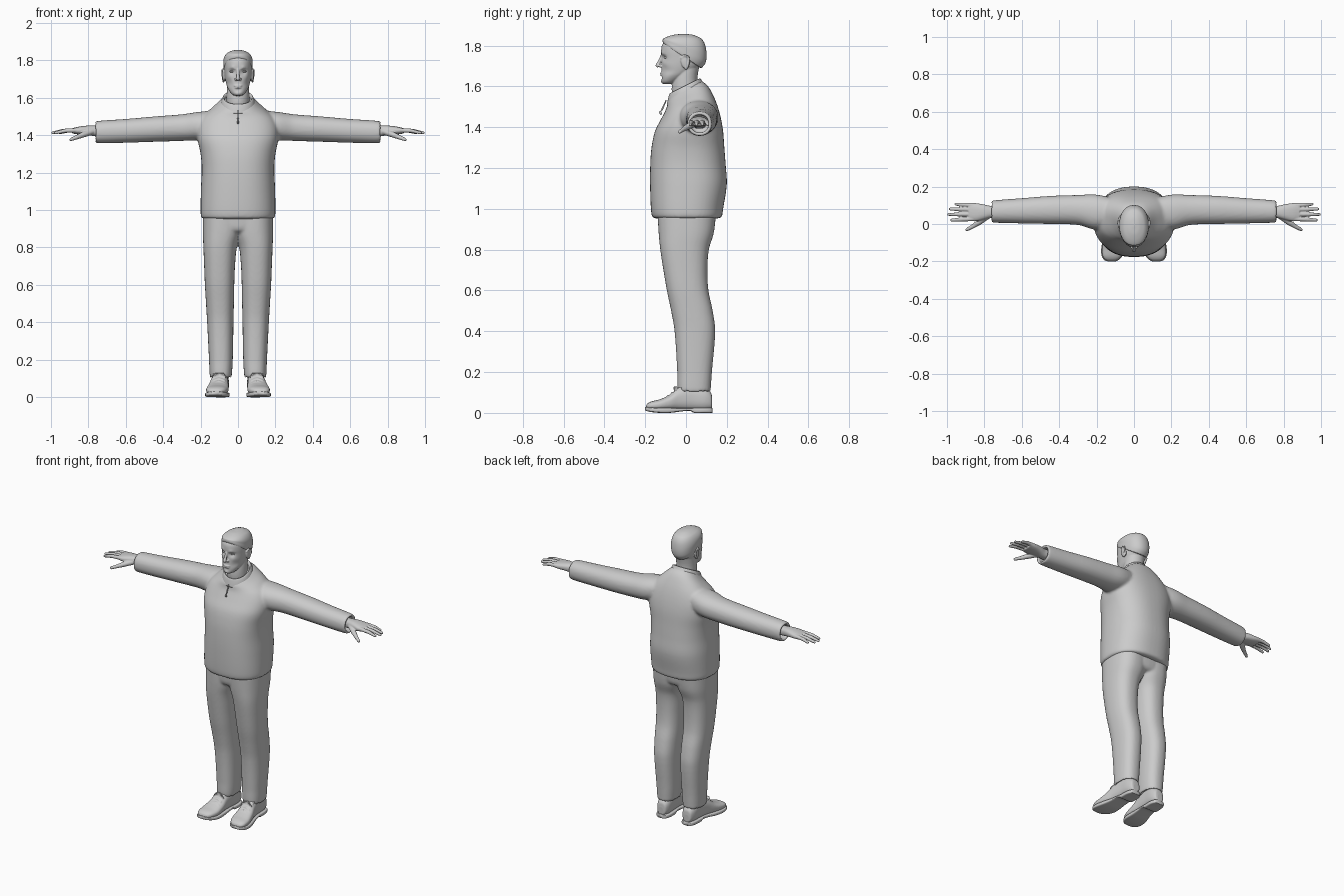
import bpy, bmesh, math
from mathutils import Vector, Matrix

AXES = {'x': (1, 2, 0), 'y': (0, 2, 1), 'z': (0, 1, 2)}


def smooth_rings(rings, steps):
    """Chord-length Hermite interpolation between the given rings."""
    t = [0.0]
    for p, q in zip(rings, rings[1:]):
        t.append(t[-1] + max(1e-5, math.dist(p, q)))
    last = len(rings) - 1

    def tangent(i):
        a, b = max(i - 1, 0), min(i + 1, last)
        return [(q - p) / (t[b] - t[a]) for p, q in zip(rings[a], rings[b])]

    out = []
    for i in range(last):
        h, m0, m1 = t[i + 1] - t[i], tangent(i), tangent(i + 1)
        for k in range(steps):
            u = k / steps
            a, b = 2*u**3 - 3*u*u + 1, u**3 - 2*u*u + u
            c, d = 3*u*u - 2*u**3, u**3 - u*u
            out.append([a*p + b*h*x + c*q + d*h*y
                        for p, x, q, y in zip(rings[i], m0, rings[i + 1], m1)])
    return out + [list(rings[-1])]


def loft(bm, axis, rings, p=2.3, n=40, steps=5):
    """Rings are (position, a0, a1, b0, b1, tilt) with rounded-box sections."""
    ia, ib, ic = AXES[axis]
    loops = []
    full = [tuple(r) + (0.0,) * (6 - len(r)) for r in rings]
    for s, a0, a1, b0, b1, tilt in smooth_rings(full, steps):
        loop = []
        for k in range(n):
            w = 2 * math.pi * k / n
            c, d = math.cos(w), math.sin(w)
            b = math.copysign(abs(d) ** (2 / p), d) * (b1 - b0) / 2
            co = [0, 0, 0]
            co[ia] = (a0 + a1) / 2 + math.copysign(abs(c) ** (2 / p), c) * (a1 - a0) / 2
            co[ib] = (b0 + b1) / 2 + b
            co[ic] = s + tilt * b
            loop.append(bm.verts.new(co))
        loops.append(loop)
    for l0, l1 in zip(loops, loops[1:]):
        for k in range(n):
            j = (k + 1) % n
            bm.faces.new((l0[k], l0[j], l1[j], l1[k]))
    bm.faces.new(loops[0])
    bm.faces.new(loops[-1])


def sym(rings):
    """Expand (z, half width, y0, y1, tilt) to full rings."""
    return [(r[0], -r[1], r[1]) + tuple(r[2:]) for r in rings]


def blob(bm, loc, size, rot=0.0):
    m = Matrix.Translation(loc) @ Matrix.Rotation(rot, 4, 'X') @ Matrix.Diagonal((*size, 1))
    bmesh.ops.create_icosphere(bm, subdivisions=3, radius=1, matrix=m)


def strand(bm, pts):
    """Round tapered strand through (x, y, z, radius) points."""
    for a, b in zip(pts, pts[1:]):
        count = max(2, int(math.dist(a[:3], b[:3]) / (0.35 * min(a[3], b[3]))))
        for k in range(count + 1):
            x, y, z, r = (p + (q - p) * k / count for p, q in zip(a, b))
            bmesh.ops.create_icosphere(bm, subdivisions=2, radius=r,
                                       matrix=Matrix.Translation((x, y, z)))


def mirror(bm):
    geo = bmesh.ops.duplicate(bm, geom=bm.verts[:] + bm.edges[:] + bm.faces[:])['geom']
    for v in geo:
        if isinstance(v, bmesh.types.BMVert):
            v.co.x *= -1


def finish(bm, name, voxel=0, relax=0):
    bmesh.ops.recalc_face_normals(bm, faces=bm.faces[:])
    me = bpy.data.meshes.new(name)
    bm.to_mesh(me)
    bm.free()
    for f in me.polygons:
        f.use_smooth = True
    ob = bpy.data.objects.new(name, me)
    bpy.context.collection.objects.link(ob)
    if voxel:
        m = ob.modifiers.new("fuse", 'REMESH')
        m.mode, m.voxel_size, m.use_smooth_shade = 'VOXEL', voxel, True
    if relax:
        m = ob.modifiers.new("relax", 'SMOOTH')
        m.factor, m.iterations = 0.5, relax
    return ob


# Sweater: sleeves with hollow cuffs, fused with the torso
bm = bmesh.new()
loft(bm, 'x', [(.08, .0, .13, 1.40, 1.535), (.2, -.03, .157, 1.375, 1.526),
               (.3, -.005, .155, 1.37, 1.512), (.45, .0, .15, 1.365, 1.50),
               (.6, .003, .138, 1.36, 1.487), (.745, .007, .127, 1.357, 1.477),
               (.762, .010, .124, 1.36, 1.473), (.76, .022, .112, 1.372, 1.461),
               (.70, .022, .112, 1.372, 1.461)], 2.2)
mirror(bm)
loft(bm, 'z', sym([(.953, .185, -.155, .165), (.962, .197, -.166, .176), (1.0, .2, -.172, .182),
                   (1.12, .198, -.176, .2), (1.22, .194, -.175, .194), (1.3, .2, -.169, .188),
                   (1.38, .216, -.152, .182), (1.44, .216, -.122, .172),
                   (1.49, .196, -.1, .157, .05), (1.53, .155, -.092, .135, .2),
                   (1.565, .108, -.09, .105, .4), (1.59, .08, -.075, .075, .5)]), 2.4, 56)
finish(bm, "sweater", .008, 6)

# Stand-up collar and zip pull
bm = bmesh.new()
loft(bm, 'z', sym([(1.562, .094, -.093, .092, .5), (1.588, .087, -.086, .077, .5),
                   (1.602, .08, -.08, .069, .5), (1.596, .072, -.072, .06, .5),
                   (1.56, .07, -.07, .058, .5)]), 2.1)
finish(bm, "collar")
bm = bmesh.new()
strand(bm, [(0, -.098, 1.53, .004), (0, -.118, 1.485, .005)])
blob(bm, (0, -.125, 1.47), (.006, .006, .012), .4)
finish(bm, "zip_pull", .003, 1)

# Trousers: mirrored legs plus hips, with turned-in hems
bm = bmesh.new()
loft(bm, 'z', [(.15, .046, .138, -.027, .108), (.112, .046, .138, -.027, .108),
               (.105, .036, .149, -.038, .119), (.13, .032, .152, -.042, .122),
               (.2, .028, .155, -.043, .127), (.4, .024, .165, -.056, .143),
               (.5, .022, .171, -.073, .131), (.6, .02, .177, -.094, .11),
               (.7, .016, .181, -.111, .105), (.8, .006, .185, -.126, .112),
               (.88, -.02, .188, -.134, .136), (.97, -.03, .188, -.139, .147)], 2.4)
mirror(bm)
loft(bm, 'z', sym([(.875, .06, -.1, .09), (.9, .15, -.13, .135), (.97, .187, -.139, .147)]), 2.5)
finish(bm, "trousers", .007, 6)

# Shoes: upper with laces, and a separate sole
bm = bmesh.new()
loft(bm, 'y', [(.128, .075, .11, .02, .07), (.122, .06, .122, .018, .1), (.09, .049, .133, .012, .125),
               (.03, .05, .137, .012, .137), (-.03, .052, .146, .012, .125),
               (-.08, .05, .16, .012, .088), (-.13, .052, .17, .012, .066),
               (-.17, .066, .168, .014, .056), (-.19, .085, .155, .018, .045),
               (-.196, .1, .14, .022, .035)], 2.5)
for y, z in ((-.095, .081), (-.075, .096), (-.055, .111), (-.037, .125)):
    for s in (-1, 1):
        strand(bm, [(.102 - .03*s, y, z - .008, .005), (.102, y + .007, z + .003, .005),
                    (.102 + .03*s, y + .014, z - .002, .005)])
for s in (-1, 1):
    strand(bm, [(.1, -.045, .125, .005), (.1 + .022*s, -.06, .125, .004),
                (.1 + .034*s, -.055, .108, .004), (.1, -.045, .122, .004)])
mirror(bm)
finish(bm, "shoes", .004, 2)
bm = bmesh.new()
loft(bm, 'y', [(.131, .075, .11, .0, .024), (.124, .056, .126, .0, .025), (.09, .045, .137, .0, .025),
               (.04, .046, .139, .0, .025), (.02, .048, .141, .01, .025), (-.03, .048, .15, .006, .025),
               (-.08, .046, .165, .0, .025), (-.13, .047, .175, .0, .025), (-.17, .062, .173, .004, .027),
               (-.193, .083, .158, .009, .029), (-.2, .1, .14, .012, .03)], 5, 32, 4)
mirror(bm)
finish(bm, "soles")

# Hands: palm, four fingers, thumb
bm = bmesh.new()
loft(bm, 'x', [(.71, .032, .1, 1.392, 1.45), (.76, .033, .096, 1.394, 1.451), (.8, .024, .104, 1.4, 1.452),
               (.85, .014, .112, 1.404, 1.446), (.885, .02, .112, 1.409, 1.438)], 2.4, 24)
for y, tip, spread in ((.027, .975, -.006), (.052, .991, -.001), (.077, .983, .003), (.1, .952, .006)):
    mid = (.875 + tip) / 2
    strand(bm, [(.86, y, 1.427, .0125), (mid, y + spread/2, 1.424, .0112), (tip, y + spread, 1.413, .008)])
strand(bm, [(.78, .045, 1.42, .018), (.83, .008, 1.402, .0155), (.86, -.012, 1.39, .012),
            (.893, -.03, 1.377, .009)])
mirror(bm)
finish(bm, "hands", .0035, 3)

# Head: skull shaped by soft pushes, then neck, nose, lips, ears
bm = bmesh.new()
loft(bm, 'z', sym([(1.612, .02, -.112, -.07), (1.623, .036, -.12, -.045), (1.65, .054, -.121, .0),
                   (1.68, .064, -.12, .05), (1.71, .07, -.119, .078), (1.74, .073, -.12, .09),
                   (1.77, .075, -.122, .095), (1.8, .074, -.118, .092), (1.825, .066, -.102, .08),
                   (1.843, .048, -.075, .055), (1.852, .02, -.03, .02)]), 2.2, 72, 6)
pushes = [(.031, 1.741, .015, .012), (.052, 1.675, .02, .006), (.046, 1.71, .014, -.003),
          (.03, 1.76, .012, -.005), (.0, 1.641, .014, .005), (.0, 1.622, .013, -.004)]
for v in bm.verts:
    if v.co.y < -.03:
        v.co.y += sum(d * math.exp(-((abs(v.co.x) - x)**2 + (v.co.z - z)**2) / r**2)
                      for x, z, r, d in pushes)
loft(bm, 'z', sym([(1.5, .06, -.06, .075), (1.58, .061, -.07, .062), (1.64, .06, -.065, .056),
                   (1.72, .058, -.05, .07)]), 2)
strand(bm, [(0, -.117, 1.752, .008), (0, -.13, 1.722, .008), (0, -.139, 1.703, .011)])
blob(bm, (0, -.119, 1.6645), (.023, .008, .005))
blob(bm, (0, -.118, 1.655), (.019, .009, .005))
for s in (-1, 1):
    blob(bm, (.011*s, -.124, 1.699), (.008, .011, .007))
    blob(bm, (.076*s, -.004, 1.719), (.008, .021, .036), .2)
    strand(bm, [(.078*s, .0, 1.685, .005), (.084*s, .016, 1.72, .005), (.085*s, .012, 1.745, .005),
                (.082*s, -.008, 1.752, .005), (.077*s, -.022, 1.738, .005)])
    strand(bm, [(.014*s, -.118, 1.756, .004), (.032*s, -.112, 1.762, .0045), (.05*s, -.095, 1.757, .003)])
finish(bm, "head", .0035, 3)

# Eyes
bm = bmesh.new()
for s in (-1, 1):
    blob(bm, (.031*s, -.095, 1.741), (.014, .0125, .007))
finish(bm, "eyes")

# Short hair: tilted cap
bm = bmesh.new()
loft(bm, 'z', sym([(1.748, .073, -.106, .07, -.65), (1.752, .077, -.113, .077, -.65),
                   (1.775, .0785, -.114, .098, -.5), (1.81, .076, -.108, .098, -.25),
                   (1.838, .059, -.088, .078, -.08), (1.852, .032, -.055, .04, -.03),
                   (1.857, .006, -.015, .0, 0)]), 2.2, 56)
finish(bm, "hair")
